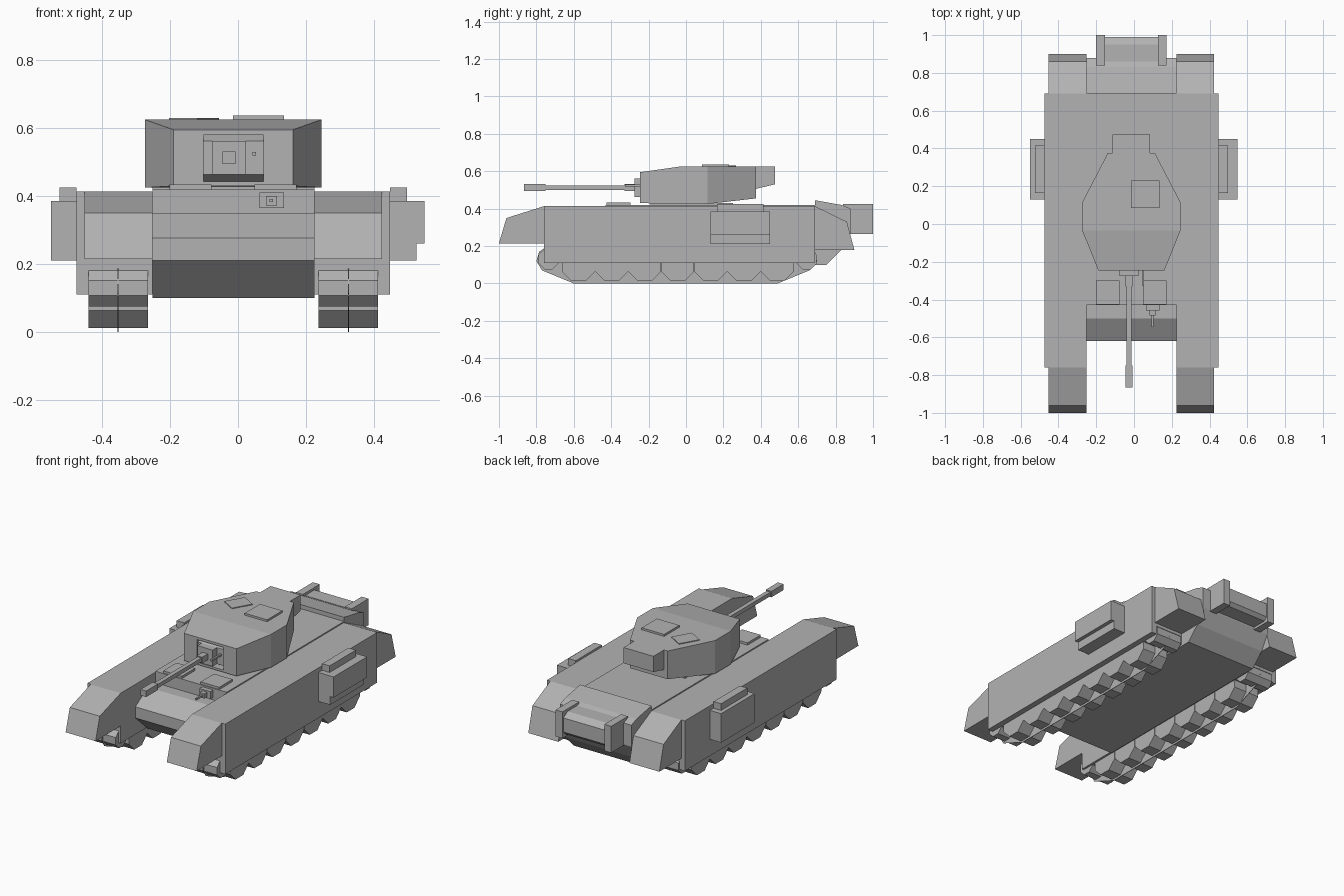
import bpy, bmesh, math

CX = -0.014  # hull centre line
grey = bpy.data.materials.new("armour_grey")
grey.diffuse_color = (0.45, 0.45, 0.45, 1)


def finish(name, bm):
    bmesh.ops.recalc_face_normals(bm, faces=bm.faces)
    me = bpy.data.meshes.new(name)
    bm.to_mesh(me)
    bm.free()
    me.materials.append(grey)
    ob = bpy.data.objects.new(name, me)
    bpy.context.collection.objects.link(ob)
    return ob


def prism(name, x0, x1, pts):
    """Extrude a (y, z) profile from x0 to x1."""
    bm = bmesh.new()
    a = [bm.verts.new((x0, y, z)) for y, z in pts]
    b = [bm.verts.new((x1, y, z)) for y, z in pts]
    bm.faces.new(a)
    bm.faces.new(b[::-1])
    n = len(pts)
    for i in range(n):
        j = (i + 1) % n
        bm.faces.new((a[i], b[i], b[j], a[j]))
    return finish(name, bm)


def box(name, x0, x1, y0, y1, z0, z1):
    return prism(name, x0, x1, [(y0, z0), (y1, z0), (y1, z1), (y0, z1)])


def octagon(y, z, half):
    r = half / math.cos(math.pi / 8)
    return [(y + r * math.cos(math.pi / 8 + k * math.pi / 4),
             z + r * math.sin(math.pi / 8 + k * math.pi / 4)) for k in range(8)]


# Central hull with stepped nose and sloped stern
prism("hull", -0.252, 0.225, [
    (-0.43, 0.42), (-0.43, 0.35), (-0.50, 0.35), (-0.62, 0.277), (-0.62, 0.21),
    (-0.50, 0.10), (0.75, 0.10), (0.83, 0.18), (0.88, 0.27), (0.88, 0.40),
    (0.83, 0.42), (0.69, 0.445), (0.69, 0.42)])

# Side units, mirrored about the hull centre line
for s, side in ((-1, "left"), (1, "right")):
    def X(d):
        return CX + s * d
    box(side + "_side_armour", X(0.238), X(0.461), -0.76, 0.69, 0.11, 0.413)
    prism(side + "_front_fender", X(0.238), X(0.438),
          [(-0.76, 0.413), (-0.96, 0.35), (-1.0, 0.215), (-0.76, 0.215)])
    prism(side + "_rear_fender", X(0.238), X(0.438),
          [(0.69, 0.413), (0.86, 0.33), (0.90, 0.18), (0.69, 0.18)])
    # Wheels: seven road wheels plus a smaller one at each end
    for i in range(7):
        prism(f"{side}_road_wheel_{i + 1}", X(0.251), X(0.426),
              octagon(-0.575 + 0.177 * i, 0.10, 0.088))
    for label, y in (("front", -0.735), ("rear", 0.645)):
        prism(f"{side}_{label}_wheel", X(0.251), X(0.426), octagon(y, 0.13, 0.054))
    # Thin running gear plate behind the wheels
    prism(side + "_track_plate", X(0.337), X(0.340), [
        (-0.60, 0), (0.49, 0), (0.66, 0.07), (0.70, 0.12), (0.69, 0.17), (0.64, 0.20),
        (-0.74, 0.20), (-0.785, 0.17), (-0.80, 0.12), (-0.77, 0.07)])

# Side stowage boxes
box("left_stowage", -0.55, -0.475, 0.13, 0.45, 0.21, 0.385)
box("left_stowage_lid", -0.525, -0.475, 0.165, 0.415, 0.385, 0.425)
box("right_stowage", 0.447, 0.548, 0.13, 0.45, 0.26, 0.385)
box("right_stowage_base", 0.447, 0.525, 0.13, 0.45, 0.21, 0.26)
box("right_stowage_lid", 0.447, 0.497, 0.165, 0.415, 0.385, 0.425)

# Rear rack
for s, side in ((-1, "left"), (1, "right")):
    box(side + "_rack_post", CX + s * 0.140, CX + s * 0.186, 0.84, 1.0, 0.265, 0.425)
prism("rack_box", CX - 0.14, CX + 0.14, [
    (0.86, 0.41), (0.95, 0.41), (0.99, 0.385), (0.99, 0.30), (0.97, 0.28), (0.86, 0.28)])

# Driver hatches
for x in (-0.14, 0.11):
    box("deck_hatch", x - 0.062, x + 0.062, -0.425, -0.298, 0.42, 0.434)

# Hull machine gun
box("hull_gun_mount", 0.063, 0.135, -0.457, -0.43, 0.365, 0.41)
box("hull_gun_collar", 0.082, 0.114, -0.485, -0.457, 0.373, 0.401)
box("hull_gun_barrel", 0.093, 0.103, -0.545, -0.485, 0.382, 0.392)


# Turret shell: mirrored plan outline from nose to tail
def turret():
    half = [(0.175, -0.245, 0.43, 0.595), (0.260, -0.035, 0.425, 0.625),
            (0.260, 0.115, 0.425, 0.625), (0.125, 0.375, 0.455, 0.625)]
    bm = bmesh.new()
    rows = []
    for d, y, lo, hi in half:
        rows.append([bm.verts.new((CX + s * d, y, z))
                     for s, z in ((-1, lo), (1, lo), (1, hi), (-1, hi))])
    bm.faces.new(rows[0])
    bm.faces.new(rows[-1][::-1])
    for a, b in zip(rows, rows[1:]):
        for i in range(4):
            j = (i + 1) % 4
            bm.faces.new((a[i], b[i], b[j], a[j]))
    bmesh.ops.dissolve_limit(bm, angle_limit=0.01, verts=bm.verts, edges=bm.edges)
    return finish("turret", bm)


shell = turret()
# Gun opening in the turret face
cutter = box("gun_opening_cutter", -0.102, 0.075, -0.30, -0.20, 0.443, 0.58)
cutter.hide_render = True
cutter.hide_viewport = True
cut = shell.modifiers.new("gun_opening", "BOOLEAN")
cut.operation = "DIFFERENCE"
cut.object = cutter

box("turret_ring", -0.17, 0.14, -0.19, 0.25, 0.415, 0.43)
prism("turret_bustle", -0.115, 0.085,
      [(0.37, 0.625), (0.475, 0.625), (0.475, 0.53), (0.37, 0.505)])

# Gun mantlet and main gun
prism("gun_rotor", -0.102, 0.075, [
    (-0.20, 0.443), (-0.235, 0.463), (-0.235, 0.562), (-0.20, 0.58)])
box("mantlet", -0.077, 0.024, -0.276, -0.23, 0.463, 0.562)
box("gun_sleeve", -0.045, -0.008, -0.33, -0.276, 0.495, 0.531)
box("gun_barrel", -0.040, -0.014, -0.76, -0.33, 0.501, 0.525)
box("gun_muzzle", -0.046, -0.008, -0.865, -0.75, 0.495, 0.531)
box("turret_machine_gun", 0.042, 0.053, -0.325, -0.23, 0.519, 0.530)

# Roof hatches
box("roof_hatch", -0.015, 0.135, 0.085, 0.23, 0.62, 0.637)
hatch = box("angled_roof_hatch", -0.049, 0.049, -0.062, 0.062, -0.005, 0.005)
hatch.location = (-0.13, 0.19, 0.625)
hatch.rotation_euler.z = math.radians(-30)
